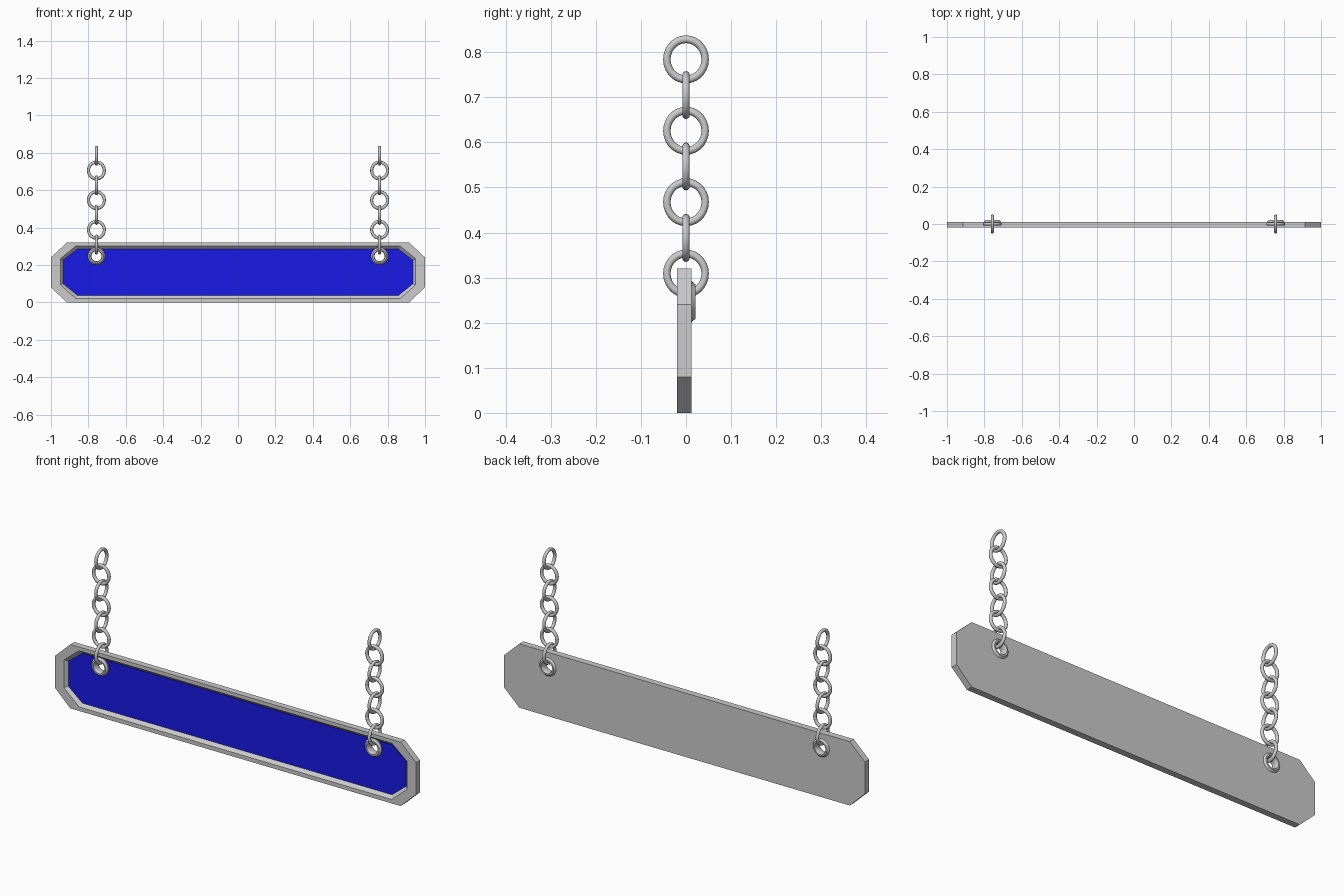
import bpy, bmesh, math
from mathutils import Matrix

if "Cube" in bpy.data.objects:
    bpy.data.objects.remove(bpy.data.objects["Cube"])

HOLE_X, HOLE_Z = 0.757, 0.247


def octagon(x, z0, z1, cx, c0, c1):
    """Chamfered rectangle outline in the XZ plane."""
    return [(-cx, z0), (cx, z0), (x, c0), (x, c1),
            (cx, z1), (-cx, z1), (-x, c1), (-x, c0)]


def skin(name, loops):
    """Closed solid through a list of (outline, y) loops."""
    bm = bmesh.new()
    rings = [[bm.verts.new((x, y, z)) for x, z in pts] for pts, y in loops]
    bm.faces.new(rings[0])
    bm.faces.new(rings[-1])
    for a, b in zip(rings, rings[1:]):
        n = len(a)
        for i in range(n):
            j = (i + 1) % n
            bm.faces.new((a[i], a[j], b[j], b[i]))
    bmesh.ops.recalc_face_normals(bm, faces=bm.faces)
    return make(name, bm)


def make(name, bm):
    me = bpy.data.meshes.new(name)
    bm.to_mesh(me)
    bm.free()
    ob = bpy.data.objects.new(name, me)
    bpy.context.collection.objects.link(ob)
    return ob


def select(ob):
    bpy.ops.object.select_all(action='DESELECT')
    ob.select_set(True)
    bpy.context.view_layer.objects.active = ob


def smooth(ob, deg):
    select(ob)
    bpy.ops.object.shade_smooth_by_angle(angle=math.radians(deg))


def lathe(name, profile, n, closed=True):
    """Revolve a closed (radius, y) profile about the Y axis."""
    bm = bmesh.new()
    rings = []
    for i in range(n):
        a = 2 * math.pi * i / n
        rings.append([bm.verts.new((r * math.cos(a), y, r * math.sin(a)))
                      for r, y in profile])
    m = len(profile)
    for i in range(n):
        a, b = rings[i], rings[(i + 1) % n]
        for k in range(m):
            l = (k + 1) % m
            bm.faces.new((a[k], a[l], b[l], b[k]))
    bmesh.ops.recalc_face_normals(bm, faces=bm.faces)
    return make(name, bm)


# Sign board: chamfered slab with a bevelled recess in the front
outer = octagon(1.0, 0.0, 0.32, 0.915, 0.08, 0.24)
lip = octagon(0.95, 0.02, 0.302, 0.866, 0.094, 0.233)
floor = octagon(0.936, 0.036, 0.286, 0.857, 0.10, 0.225)
board = skin("sign_board", [(outer, 0.012), (outer, -0.02),
                            (lip, -0.02), (floor, -0.004)])

# Blue inlay on the recess floor
panel = skin("blue_panel", [(floor, -0.003), (floor, -0.006)])
blue = bpy.data.materials.new("blue")
blue.diffuse_color = (0.01, 0.01, 0.8, 1)
blue.use_nodes = True
blue.node_tree.nodes["Principled BSDF"].inputs["Base Color"].default_value = blue.diffuse_color
panel.data.materials.append(blue)

# Chain holes cut through board and panel
bm = bmesh.new()
for s in (-1, 1):
    bmesh.ops.create_cone(
        bm, cap_ends=True, segments=24, radius1=0.034, radius2=0.034, depth=0.2,
        matrix=Matrix.Translation((s * HOLE_X, 0, HOLE_Z)) @ Matrix.Rotation(math.pi / 2, 4, 'X'))
cutter = make("hole_cutter", bm)
cutter.hide_render = True
for ob in (board, panel):
    mod = ob.modifiers.new("holes", 'BOOLEAN')
    mod.operation = 'DIFFERENCE'
    mod.solver = 'EXACT'
    mod.object = cutter
    select(ob)
    bpy.ops.object.modifier_apply(modifier=mod.name)
bpy.data.objects.remove(cutter)

# Grommets and chains on both sides
grommet_profile = [(0.027, -0.013), (0.031, -0.02), (0.038, -0.02), (0.046, -0.012),
                   (0.046, 0.012), (0.038, 0.021), (0.031, 0.021), (0.027, 0.013)]
TUBE = 0.0082
link_profile = [(0.0425 + TUBE * math.cos(t * math.pi / 5), TUBE * math.sin(t * math.pi / 5))
                for t in range(10)]
for side, s in (("left", -1), ("right", 1)):
    g = lathe(f"grommet_{side}", grommet_profile, 24)
    g.location = (s * HOLE_X, 0, HOLE_Z)
    smooth(g, 30)
    for i in range(7):
        link = lathe(f"chain_link_{side}_{i + 1}", link_profile, 28)
        link.location = (s * HOLE_X, 0, 0.309 + 0.0792 * i)
        link.scale = (1, 1, 1.05)
        # every other link is turned a quarter
        link.rotation_euler.z = math.pi / 2 if i % 2 == 0 else 0
        smooth(link, 60)
